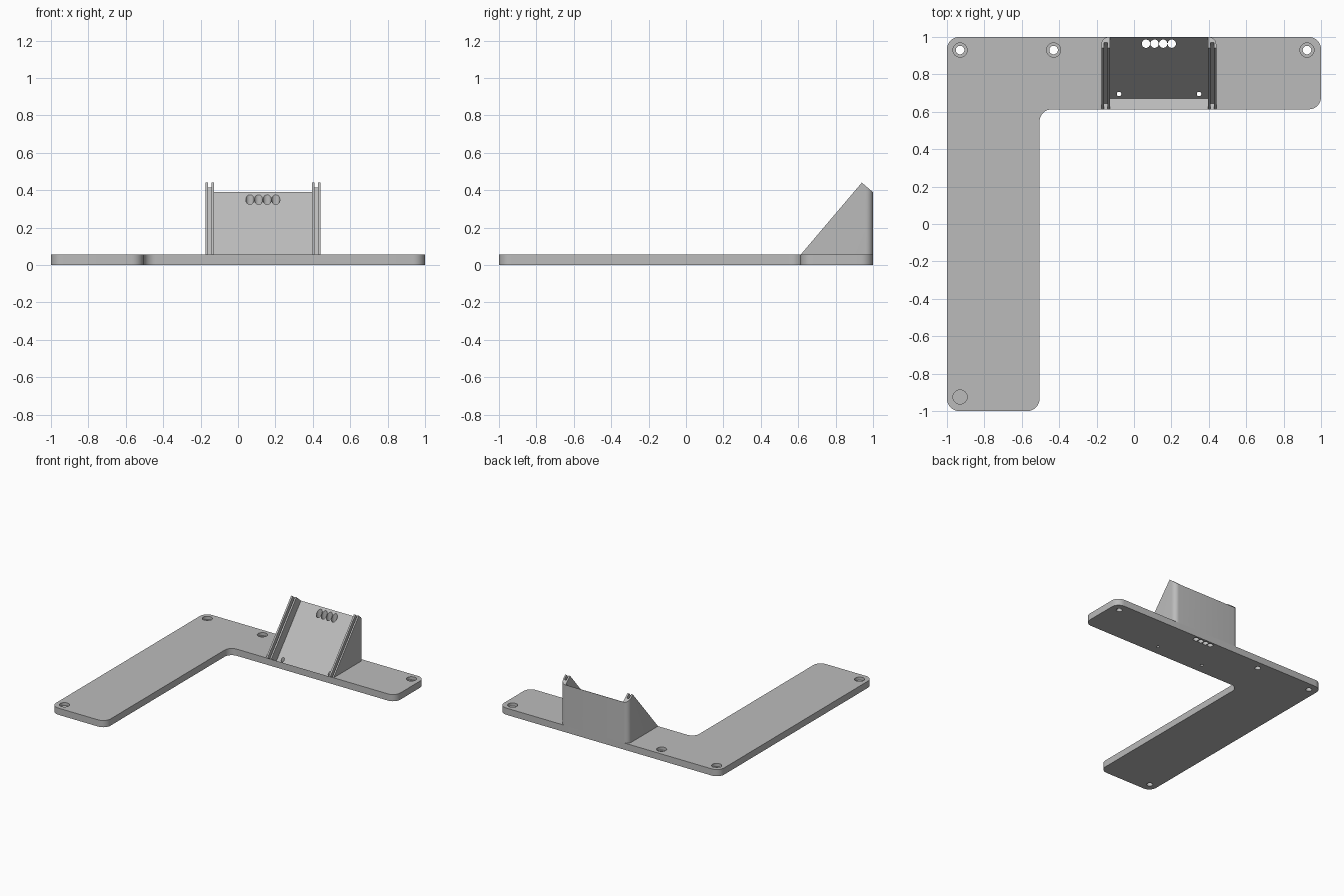
import bpy, bmesh, math
from mathutils import Vector

cube = bpy.data.objects.get("Cube")
if cube:
    bpy.data.objects.remove(cube, do_unlink=True)

grey = bpy.data.materials.new("plain grey")
grey.use_nodes = True
COLOUR = (0.5, 0.5, 0.5, 1)
grey.diffuse_color = COLOUR
grey.node_tree.nodes["Principled BSDF"].inputs["Base Color"].default_value = COLOUR

BASE_TOP = 0.055
ARM_FRONT = 0.613


def prism(name, points, sweep):
    """Extrude a closed outline of 3D points along a vector."""
    bm = bmesh.new()
    face = bm.faces.new([bm.verts.new(p) for p in points])
    made = bmesh.ops.extrude_face_region(bm, geom=[face])["geom"]
    bmesh.ops.translate(bm, vec=sweep, verts=[g for g in made if isinstance(g, bmesh.types.BMVert)])
    bmesh.ops.recalc_face_normals(bm, faces=bm.faces)
    mesh = bpy.data.meshes.new(name)
    bm.to_mesh(mesh)
    bm.free()
    mesh.materials.append(grey)
    obj = bpy.data.objects.new(name, mesh)
    bpy.context.collection.objects.link(obj)
    return obj


def rounded(corners, steps=8):
    """Round each (x, y, radius) corner of a plan outline."""
    out = []
    for i, (x, y, r) in enumerate(corners):
        p = Vector((x, y))
        if r == 0:
            out.append(p)
            continue
        a = (Vector(corners[i - 1][:2]) - p).normalized()
        b = (Vector(corners[(i + 1) % len(corners)][:2]) - p).normalized()
        centre = p + (a + b) * r
        for s in range(steps + 1):
            t = s / steps * math.pi / 2
            out.append(centre - b * r * math.cos(t) - a * r * math.sin(t))
    return out


def plan_prism(name, outline, z0, z1):
    return prism(name, [(p[0], p[1], z0) for p in outline], (0, 0, z1 - z0))


def side_prism(name, outline, x0, x1):
    return prism(name, [(x0, p[0], p[1]) for p in outline], (x1 - x0, 0, 0))


def drill(x, y, r, z0=-0.1, z1=0.7, sides=32):
    ring = [(x + r * math.cos(2 * math.pi * i / sides),
             y + r * math.sin(2 * math.pi * i / sides)) for i in range(sides)]
    return plan_prism("cutter", ring, z0, z1)


def cut(targets, cutter):
    cutter.hide_render = True
    for obj in targets:
        mod = obj.modifiers.new("cut", "BOOLEAN")
        mod.operation = "DIFFERENCE"
        mod.solver = "EXACT"
        mod.object = cutter
        bpy.context.view_layer.objects.active = obj
        bpy.ops.object.modifier_apply(modifier=mod.name)
    bpy.data.objects.remove(cutter, do_unlink=True)


# L-shaped base plate
R = 0.065
base = plan_prism("base_plate", rounded([
    (-1, -1, R), (-0.505, -1, R), (-0.505, ARM_FRONT, R),
    (1, ARM_FRONT, R), (1, 1, R), (-1, 1, R)]), 0, BASE_TOP)

# Sloped holder with rounded rear corners
LEFT, RIGHT = 0.44, -0.175
holder = plan_prism("sloped_holder", rounded([
    (RIGHT, ARM_FRONT, 0), (LEFT, ARM_FRONT, 0),
    (LEFT, 1, 0.04), (RIGHT, 1, 0.04)]), BASE_TOP, 0.5)

foot = Vector((ARM_FRONT, BASE_TOP))
peak = Vector((0.94, 0.44))
up = (peak - foot).normalized()
inward = Vector((up.y, -up.x))

# Trim to the slope and the square-cut top
cut([holder], side_prism("cutter", [
    foot - up * 0.2, peak, peak + inward * 0.3, (1.3, 0.8), (0.2, 0.8)], RIGHT - 0.1, LEFT + 0.1))


def channel(x0, x1, depth):
    """Cut a recess parallel to the slope, closed at the foot and open at the top."""
    low = foot + inward * depth
    high = foot - inward * 0.1
    cut([base, holder], side_prism("cutter", [low, low + up * 0.7, high + up * 0.7, high], x0, x1))


# Wide recess and a narrow groove in each side rail
channel(-0.127, 0.395, 0.077)
channel(-0.161, -0.141, 0.04)
channel(0.409, 0.427, 0.04)

# Cable holes and small fixing holes through the recess
for i in range(4):
    cut([base, holder], drill(0.064 + i * 0.046, 0.964, 0.0222))
for x in (-0.08, 0.348):
    cut([base, holder], drill(x, 0.695, 0.012))

# Counterbored screw holes
for x, y in ((-0.93, 0.93), (-0.43, 0.93), (0.925, 0.93), (-0.93, -0.925)):
    cut([base], drill(x, y, 0.023))
    cut([base], drill(x, y, 0.038, z0=0.03))

# Smooth rounded edges, sharp elsewhere
bpy.ops.object.select_all(action="DESELECT")
for obj in (base, holder):
    obj.select_set(True)
bpy.context.view_layer.objects.active = base
bpy.ops.object.shade_smooth_by_angle(angle=math.radians(30))
